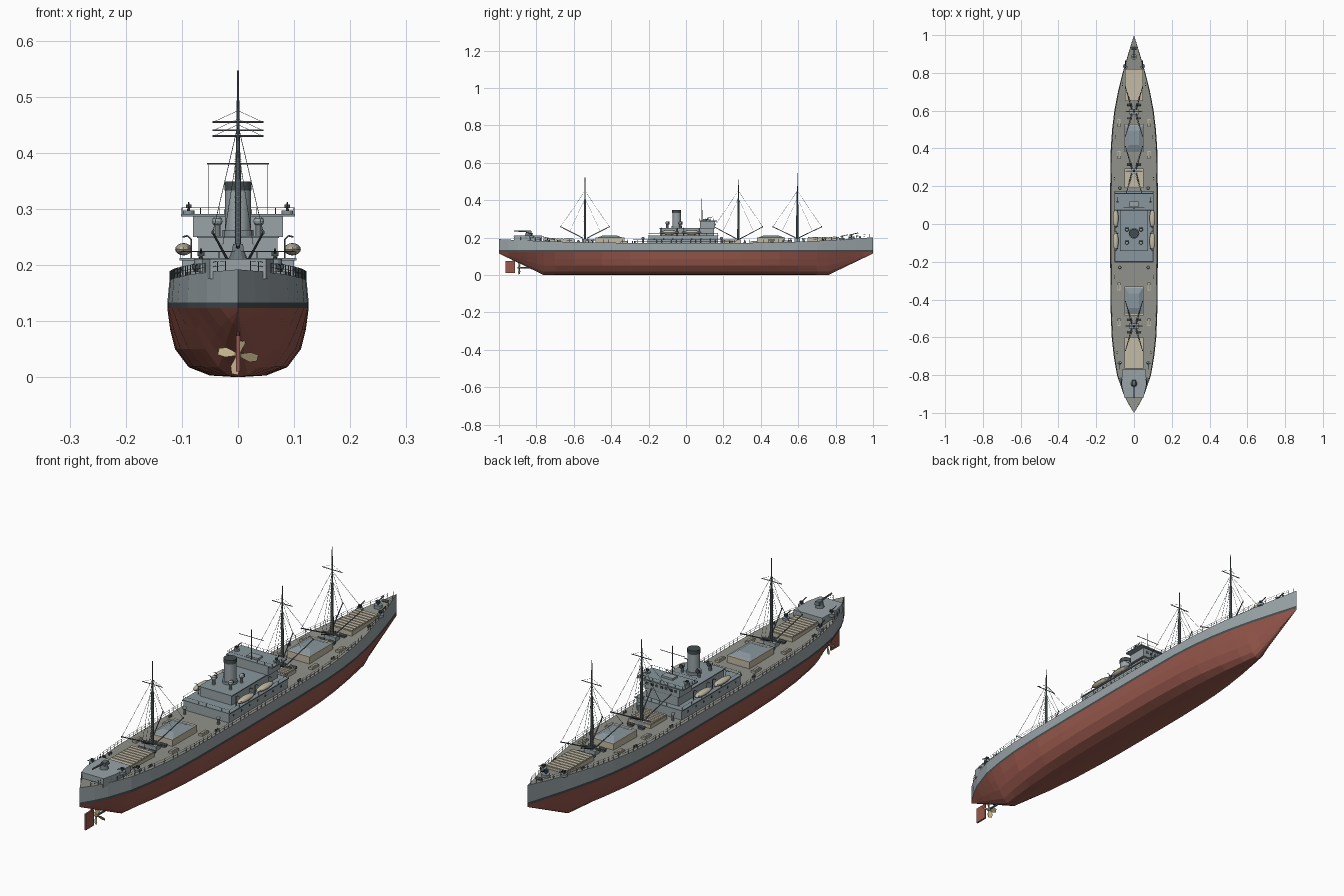
import bpy, bmesh, math
from mathutils import Vector, Matrix

if "Cube" in bpy.data.objects:
    bpy.data.objects.remove(bpy.data.objects["Cube"])

COL = {"grey": (.32, .37, .39), "dark": (.06, .075, .08), "red": (.32, .10, .075),
       "deck": (.29, .29, .26), "tan": (.55, .50, .38), "steel": (.14, .17, .18),
       "roof": (.25, .31, .34), "brass": (.55, .45, .26)}
MATS = {}
for k, c in COL.items():
    MATS[k] = bpy.data.materials.new(k)
    MATS[k].diffuse_color = (*c, 1)

# Every named part collects its primitives in one bmesh
PARTS = {}

def part(name, mat):
    return PARTS.setdefault(name, (bmesh.new(), [mat]))[0]

def box(name, mat, c, size, taper=1.0):
    """Box standing on z = c[2]; taper scales its top."""
    bm = part(name, mat)
    for v in bmesh.ops.create_cube(bm, size=1)["verts"]:
        t = taper if v.co.z > 0 else 1
        v.co = Vector((c[0] + v.co.x * size[0] * t, c[1] + v.co.y * size[1] * t,
                       c[2] + (v.co.z + .5) * size[2]))

def rod(name, mat, a, b, r, r2=None, n=8):
    a, b = Vector(a), Vector(b)
    d = b - a
    m = Matrix.Translation((a + b) / 2) @ d.to_track_quat('Z', 'Y').to_matrix().to_4x4()
    bmesh.ops.create_cone(part(name, mat), cap_ends=True, segments=n, radius1=r,
                          radius2=r if r2 is None else r2, depth=d.length, matrix=m)

def ball(name, mat, c, s, u=12, v=8):
    m = Matrix.Translation(c) @ Matrix.Diagonal((*s, 1))
    bmesh.ops.create_uvsphere(part(name, mat), u_segments=u, v_segments=v, radius=1, matrix=m)

# Hull lines
WIDTH = [(-1, 0), (-.95, .031), (-.9, .056), (-.8, .09), (-.7, .107), (-.6, .118), (-.45, .124),
         (-.2, .126), (.2, .126), (.4, .123), (.5, .116), (.6, .104), (.7, .085), (.8, .06),
         (.9, .031), (1, 0)]

def half_width(y):
    for (y0, w0), (y1, w1) in zip(WIDTH, WIDTH[1:]):
        if y <= y1:
            return w0 + (w1 - w0) * (y - y0) / (y1 - y0)
    return 0

def deck_z(y):
    return .172 + (.03 if y > 0 else .02) * max(0, (abs(y) - .25) / .75) ** 2

SECTION = [(0, 0), (.4, .003), (.7, .018), (.89, .05), (.96, .085), (1, .123), (1, .133), (.97, None)]
STRIP = [0, 0, 0, 0, 0, 1, 2]
bm = bmesh.new()
stations = sorted({y for y, _ in WIDTH} | {-.76, .76, -.3, .3, 0, -.85, .85, .95})
rings = []
for y in stations:
    keel = max(0, (abs(y) - .76) / .24) * .115
    ring = []
    for xs, zs in SECTION:
        if zs is None:
            z, f = deck_z(y), 1
        else:
            z = keel + (.123 - keel) * zs / .123 if zs < .123 else zs
            f = 1 - .65 * max(0, 1 - zs / .123) * min(1, abs(y / .8) ** 3)
        ring.append((half_width(y) * xs * f, y, z))
    rings.append([[bm.verts.new((s * x, yy, z)) for x, yy, z in ring] for s in (1, -1)])
for A, B in zip(rings, rings[1:]):
    for s in (0, 1):
        for i, m in enumerate(STRIP):
            bm.faces.new((A[s][i], A[s][i + 1], B[s][i + 1], B[s][i])).material_index = m
    bm.faces.new((A[0][-1], A[1][-1], B[1][-1], B[0][-1])).material_index = 3
bmesh.ops.remove_doubles(bm, verts=bm.verts, dist=1e-5)
PARTS["hull"] = (bm, ["red", "dark", "grey", "deck"])

# Deck-edge railing
prev = None
for i in range(75):
    y = -.962 + i * .026
    x, z = half_width(y) * .96, deck_z(y)
    for s in (1, -1):
        rod("deck_railing", "steel", (s * x, y, z), (s * x, y, z + .017), .0009, n=4)
        if prev:
            for h in (.009, .017):
                rod("deck_railing", "steel", (s * prev[0], prev[1], prev[2] + h), (s * x, y, z + h), .0005, n=3)
    prev = (x, y, z)

# Midship house, bridge and funnel
box("lower_house", "grey", (0, -.015, .168), (.2, .37, .04))
box("boat_deck", "roof", (0, -.015, .208), (.208, .378, .004))
box("upper_house", "grey", (0, .005, .21), (.14, .29, .038))
box("upper_house_roof", "roof", (0, .005, .248), (.146, .298, .004))
box("wheelhouse", "grey", (0, .115, .25), (.16, .08, .036))
box("bridge_deck", "roof", (0, .118, .286), (.204, .094, .005))
box("chart_room", "grey", (0, .105, .291), (.05, .03, .008))
rod("funnel", "grey", (0, -.05, .25), (0, -.05, .335), .023, n=24)
rod("funnel_band", "dark", (0, -.05, .333), (0, -.05, .349), .0245, n=24)
rod("funnel_base", "roof", (0, -.05, .25), (0, -.05, .262), .028, n=24)
for i in range(7):
    x = -.063 + i * .021
    box("bridge_windows", "dark", (x, .1555, .266), (.012, .002, .01))
for s in (1, -1):
    for y in (-.17, -.12, -.07, -.02, .03, .08, .13):
        rod("portholes", "dark", (s * .0995, y, .193), (s * .1012, y, .193), .0045, n=10)
    # cowl ventilators
    for x, y in ((.037, -.03), (.037, -.1)):
        rod("ventilators", "grey", (s * x, y, .25), (s * x, y, .275), .006, n=10)
        ball("ventilators", "grey", (s * x, y, .278), (.01, .01, .009), 10, 6)
        rod("ventilator_mouths", "dark", (s * x, y + .004, .278), (s * x, y + .0115, .278), .008, n=10)
    for y in (.19, -.23):
        rod("ventilators", "grey", (s * .075, y, .168), (s * .075, y, .195), .005, n=10)
        ball("ventilators", "grey", (s * .075, y, .197), (.008, .008, .007), 10, 6)
    # lifeboats and davits
    for y in (.03, -.09):
        ball("lifeboats", "tan", (s * .097, y, .228), (.015, .052, .011))
        for dy in (-.042, .042):
            pts = [(.083, .21), (.083, .245), (.09, .252), (.099, .25)]
            for (xa, za), (xb, zb) in zip(pts, pts[1:]):
                rod("davits", "steel", (s * xa, y + dy, za), (s * xb, y + dy, zb), .0015, n=6)

def rail_loop(name, x, y0, y1, z, h):
    """Rectangular guard rail with posts."""
    c = [(-x, y0), (x, y0), (x, y1), (-x, y1)]
    for (xa, ya), (xb, yb) in zip(c, c[1:] + c[:1]):
        rod(name, "steel", (xa, ya, z + h), (xb, yb, z + h), .0006, n=4)
        for k in range(6):
            px, py = xa + (xb - xa) * k / 6, ya + (yb - ya) * k / 6
            rod(name, "steel", (px, py, z), (px, py, z + h), .0008, n=4)

rail_loop("bridge_railing", .1, .073, .163, .29, .012)
rail_loop("boat_deck_railing", .102, -.2, .17, .212, .012)

# Signal mast on the bridge with its halyards
rod("signal_mast", "steel", (0, .085, .29), (0, .085, .41), .0025, .0012)
rod("signal_mast", "steel", (-.055, .085, .38), (.055, .085, .38), .0013, n=6)
for x in (-.053, .053):
    rod("rigging", "steel", (x, .085, .38), (x, .085, .29), .0005, n=3)

# Cargo masts, derrick booms, rigging and winches
for y, top, yard in ((-.54, .522, .43), (.28, .512, .44), (.595, .547, .455)):
    z = deck_z(y)
    rod("masts", "steel", (0, y, z - .005), (0, y, .4), .0065, .005, 10)
    rod("masts", "steel", (0, y, .4), (0, y, top), .0035, .0015)
    rod("yards", "steel", (-.045, y, yard), (.045, y, yard), .0017, n=6)
    box("mast_houses", "grey", (0, y, z - .005), (.05, .03, .022))
    rod("crosstrees", "steel", (-.04, y, z + .02), (.04, y, z + .02), .003)
    for k in range(22):
        zz = z + .02 + k * .009
        rod("mast_ladders", "steel", (-.006, y - .007, zz), (.006, y - .007, zz), .0007, n=3)
    for sx in (1, -1):
        rod("rigging", "steel", (sx * .043, y, yard), (0, y, yard + .02), .0005, n=3)
        for sy in (1, -1):
            tip = (sx * .045, y + sy * .13, .258)
            rod("derrick_booms", "steel", (sx * .012, y + sy * .01, z + .022), tip, .0025, .0018, 6)
            ball("derrick_blocks", "steel", tip, (.003, .003, .004), 6, 4)
            rod("rigging", "steel", tip, (0, y, .45), .0007, n=3)
            rod("rigging", "steel", (tip[0] * .6, y + sy * .08, .237), (0, y, .41), .0006, n=3)
            # winches
            wy = y + sy * .035
            box("winches", "steel", (sx * .024, wy, z - .003), (.02, .014, .009))
            rod("winches", "steel", (sx * .01, wy, z + .009), (sx * .038, wy, z + .009), .005)

# Planked hatches
for y0, y1, w in ((.65, .82, .096), (.19, .295, .1), (-.765, -.6, .1)):
    c = (y0 + y1) / 2
    z = deck_z(c)
    box("hatch_coamings", "tan", (0, c, z - .006), (w, y1 - y0, .02))
    n = 9
    for k in range(n):
        yy = y0 + (k + .5) * (y1 - y0) / n
        box("hatch_planks", "tan", (0, yy, z + .014), (w * .97, (y1 - y0) / n * .78, .004))
# Tarpaulined hatches with deck cargo
for y0, y1 in ((.38, .53), (-.485, -.33)):
    c = (y0 + y1) / 2
    z = deck_z(c)
    box("cargo_crates", "tan", (0, c, z - .005), (.1, y1 - y0, .032))
    box("tarpaulins", "roof", (0, c, z + .027), (.096, (y1 - y0) * .9, .011), .55)
# Life rafts
for s in (1, -1):
    for y in (.535, .365, -.33, -.52):
        z = deck_z(y)
        box("life_rafts", "tan", (s * .08, y, z), (.017, .042, .008))
        box("life_raft_slats", "deck", (s * .08, y, z + .008), (.009, .032, .001))
    # bollards
    for y in (-.68, -.28, .24, .46, .74):
        for d in (-.006, .006):
            x, z = half_width(y) * .82, deck_z(y)
            rod("bollards", "steel", (s * x, y + d, z - .002), (s * x, y + d, z + .009), .003)

# Stern gun house with chamfered aft end
bm = part("stern_gun_house", "grey")
plan = [(-.064, -.77), (.064, -.77), (.064, -.86), (.05, -.92), (-.05, -.92), (-.064, -.86)]
lo = [bm.verts.new((x, y, .175)) for x, y in plan]
hi = [bm.verts.new((x, y, .211)) for x, y in plan]
bm.faces.new(lo)
bm.faces.new(hi)
for i in range(6):
    j = (i + 1) % 6
    bm.faces.new((lo[i], lo[j], hi[j], hi[i]))

def small_gun(x, y, z, d=1, s=1.0):
    """Light gun in a tub, barrel along d * y."""
    rod("gun_tubs", "roof", (x, y, z - .003), (x, y, z + .008 * s), .013 * s, n=14)
    rod("light_guns", "dark", (x, y, z), (x, y, z + .018 * s), .004 * s, .0025 * s)
    box("light_guns", "steel", (x, y, z + .013 * s), (.012 * s, .008 * s, .008 * s))
    rod("light_guns", "dark", (x, y - d * .008 * s, z + .016 * s), (x, y + d * .03 * s, z + .025 * s), .0018 * s)

for s in (1, -1):
    small_gun(s * .066, -.825, .203, -1)
    small_gun(s * .075, -.74, deck_z(-.74), -1)
    small_gun(s * .045, .835, deck_z(.835), 1)
    small_gun(s * .088, .118, .291, 1, .8)
small_gun(0, .885, deck_z(.885) + .002, 1, 1.2)
# Stern gun
rod("stern_gun", "steel", (0, -.845, .211), (0, -.845, .226), .017, .011, 14)
box("stern_gun", "steel", (0, -.84, .224), (.022, .03, .013), .8)
rod("stern_gun", "dark", (0, -.83, .232), (0, -.92, .236), .0045, .003)
# Anchor windlass and jackstaff
rod("windlass", "steel", (-.012, .93, deck_z(.93) + .006), (.012, .93, deck_z(.93) + .006), .006)
rod("jackstaff", "steel", (0, .98, .198), (0, .98, .22), .001, n=5)

# Propeller, shaft and rudder
rod("propeller_shaft", "steel", (0, -.8, .04), (0, -.9, .04), .004)
ball("propeller", "brass", (0, -.892, .04), (.006, .01, .006), 10, 6)
bm = part("propeller", "brass")
for k in range(4):
    R = Matrix.Translation((0, -.892, .04)) @ Matrix.Rotation(math.radians(90 * k + 8), 4, 'Y') @ Matrix.Rotation(.5, 4, 'Z')
    outline = [(-.003, .003), (.003, .003), (.011, .022), (.007, .035), (-.006, .036), (-.009, .022)]
    f = bm.faces.new([bm.verts.new(R @ Vector((x, -.001, z))) for x, z in outline])
    ext = bmesh.ops.extrude_face_region(bm, geom=[f])["geom"]
    bmesh.ops.translate(bm, vec=(0, .002, 0), verts=[g for g in ext if isinstance(g, bmesh.types.BMVert)])
box("rudder", "red", (0, -.94, .01), (.007, .052, .064))
rod("rudder_stock", "red", (0, -.925, .07), (0, -.925, .1), .003)

# Turn the collected parts into objects
SMOOTH = {"funnel", "funnel_band", "lifeboats", "ventilators", "masts"}
for name, (bm, mats) in PARTS.items():
    bmesh.ops.recalc_face_normals(bm, faces=bm.faces)
    me = bpy.data.meshes.new(name)
    bm.to_mesh(me)
    bm.free()
    for m in mats:
        me.materials.append(MATS[m])
    ob = bpy.data.objects.new(name, me)
    bpy.context.collection.objects.link(ob)
    if name in SMOOTH:
        bpy.context.view_layer.objects.active = ob
        ob.select_set(True)
        bpy.ops.object.shade_smooth_by_angle()
        ob.select_set(False)

for m in bpy.data.materials:
    if m.users and not m.is_grease_pencil:
        m.use_nodes = True
        m.node_tree.nodes["Principled BSDF"].inputs["Base Color"].default_value = m.diffuse_color
